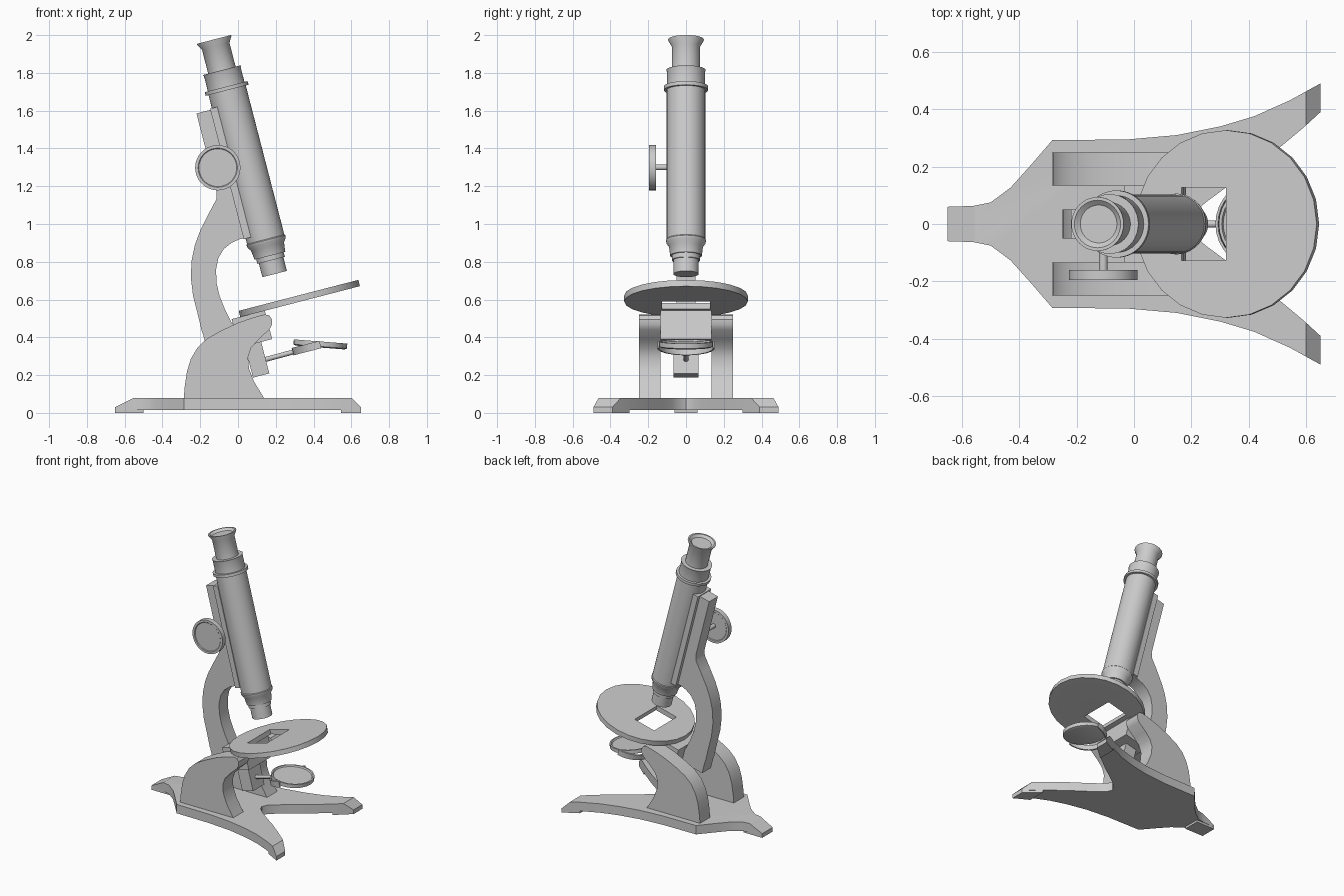
import bpy, bmesh, math
from mathutils import Matrix, Vector

if "Cube" in bpy.data.objects:
    bpy.data.objects.remove(bpy.data.objects["Cube"])

# Tilted frame: origin at the bottom of the tube, z along the tube
TILT = math.radians(14.5)
FRAME = Matrix.Translation((0.194, 0, 0.735)) @ Matrix.Rotation(-TILT, 4, 'Y')


def finish(name, bm, matrix=None):
    bmesh.ops.recalc_face_normals(bm, faces=bm.faces)
    me = bpy.data.meshes.new(name)
    bm.to_mesh(me)
    bm.free()
    ob = bpy.data.objects.new(name, me)
    bpy.context.collection.objects.link(ob)
    if matrix is not None:
        ob.matrix_world = matrix
    return ob


def prism(points, vec):
    bm = bmesh.new()
    f = bm.faces.new([bm.verts.new(p) for p in points])
    r = bmesh.ops.extrude_face_region(bm, geom=[f])
    moved = [v for v in r['geom'] if isinstance(v, bmesh.types.BMVert)]
    bmesh.ops.translate(bm, verts=moved, vec=vec)
    return bm


def side_prism(name, pts, y0, y1):
    return finish(name, prism([(x, y0, z) for x, z in pts], (0, y1 - y0, 0)))


def box(name, u, y, w, matrix=FRAME):
    pts = [(u[0], y[0], w[0]), (u[1], y[0], w[0]), (u[1], y[1], w[0]), (u[0], y[1], w[0])]
    return finish(name, prism(pts, (0, 0, w[1] - w[0])), matrix)


def lathe(name, profile, matrix, n=32):
    bm = bmesh.new()
    vs = [bm.verts.new((r, 0, z)) for r, z in profile]
    es = [bm.edges.new(e) for e in zip(vs, vs[1:])]
    bmesh.ops.spin(bm, geom=vs + es, axis=(0, 0, 1), cent=(0, 0, 0),
                   angle=math.tau, steps=n, use_duplicate=False)
    bmesh.ops.remove_doubles(bm, verts=bm.verts, dist=1e-4)
    return finish(name, bm, matrix)


def rod(name, a, b, r, n=16):
    a, b = Vector(a), Vector(b)
    d = b - a
    m = Matrix.Translation(a) @ d.to_track_quat('Z', 'Y').to_matrix().to_4x4()
    return lathe(name, [(0, 0), (r, 0), (r, d.length), (0, d.length)], m, n)


# Forked base plate with sloped toe ends
half = [(0.19, 0), (0.205, 0.035), (0.25, 0.075), (0.32, 0.127), (0.41, 0.19), (0.5, 0.26),
        (0.59, 0.335), (0.65, 0.39), (0.65, 0.49), (0.545, 0.432), (0.42, 0.376),
        (0.3, 0.34), (0.15, 0.31), (-0.02, 0.295), (-0.285, 0.292), (-0.36, 0.205),
        (-0.43, 0.127), (-0.5, 0.075), (-0.56, 0.063), (-0.65, 0.06)]
outline = half + [(x, -y) for x, y in reversed(half[1:])]
bm = prism([(x, y, 0.016) for x, y in outline], (0, 0, 0.064))
for co, no in (((0.60, 0, 0.08), (1, 0, 1)), ((-0.55, 0, 0.08), (-1, 0, 2))):
    bmesh.ops.bisect_plane(bm, geom=bm.verts[:] + bm.edges[:] + bm.faces[:],
                           plane_co=co, plane_no=Vector(no).normalized(), clear_outer=True)
    bmesh.ops.holes_fill(bm, edges=[e for e in bm.edges if e.is_boundary], sides=0)
finish("base_plate", bm)

# Foot pads, and the pair of curved pillars
pillar = [(-0.287, 0.075), (-0.282, 0.14), (-0.27, 0.22), (-0.25, 0.285), (-0.215, 0.345),
          (-0.165, 0.392), (-0.09, 0.435), (0.0, 0.477), (0.08, 0.505), (0.14, 0.521),
          (0.165, 0.516), (0.18, 0.495), (0.18, 0.468), (0.165, 0.44), (0.11, 0.39),
          (0.07, 0.345), (0.053, 0.295), (0.058, 0.235), (0.085, 0.165), (0.14, 0.075)]
box("rear_pad", (-0.65, -0.5), (-0.06, 0.06), (0, 0.02), None)
for s, tag in ((1, "back"), (-1, "front")):
    pad = [(0.545, 0.432), (0.65, 0.49), (0.65, 0.39), (0.545, 0.298)]
    finish("pad_" + tag, prism([(x, s * y, 0) for x, y in pad], (0, 0, 0.02)))
    side_prism("pillar_" + tag, pillar, s * 0.135, s * 0.25)

# Curved arm behind the tube
arm = [(-0.22, 1.585), (-0.115, 1.612), (0.058, 0.93), (0.01, 0.92), (-0.035, 0.9),
       (-0.075, 0.868), (-0.104, 0.82), (-0.116, 0.76), (-0.114, 0.69), (-0.098, 0.62),
       (-0.07, 0.55), (-0.03, 0.47), (-0.19, 0.425), (-0.215, 0.53), (-0.238, 0.62),
       (-0.25, 0.72), (-0.245, 0.81), (-0.228, 0.89), (-0.2, 0.965), (-0.155, 1.055),
       (-0.115, 1.13), (-0.113, 1.17)]
side_prism("arm", arm, -0.05, 0.05)
box("arm_rail", (-0.112, -0.073), (-0.075, 0.075), (0.22, 0.933))

# Hinge blocks between the pillars and the mirror bracket below
box("arm_foot", (-0.447, -0.25), (-0.05, 0.05), (-0.3, -0.195))
box("hinge_block", (-0.28, -0.099), (-0.134, 0.134), (-0.33, -0.174))
box("mirror_bracket", (-0.248, -0.159), (-0.065, 0.065), (-0.502, -0.32))

# Body tube, objective and eyepiece
tube = [(0, 0), (0.067, 0), (0.067, 0.075), (0.075, 0.075), (0.075, 0.1), (0.084, 0.1),
        (0.09, 0.15), (0.104, 0.17), (0.106, 0.185), (0.102, 0.19), (0.102, 1.005),
        (0.117, 1.005), (0.117, 1.025), (0.1, 1.025), (0.1, 1.105), (0.104, 1.115),
        (0.075, 1.115), (0.075, 1.245), (0.094, 1.278), (0.094, 1.283), (0.083, 1.283),
        (0.066, 1.268), (0, 1.268)]
lathe("body_tube", tube, FRAME, 40)

# Focus knob on its shaft
rod("focus_shaft", (-0.107, -0.04, 1.3), (-0.107, -0.165, 1.3), 0.015)
knob = Matrix.Translation((-0.107, -0.16, 1.298)) @ Matrix.Rotation(math.pi / 2, 4, 'X')
lathe("focus_knob", [(0, 0.004), (0.1, 0.004), (0.104, 0), (0.12, 0), (0.12, 0.035),
                     (0.104, 0.035), (0.1, 0.031), (0, 0.031)], knob, 36)

# Round stage with a rectangular opening
stage = lathe("stage", [(0, -0.034), (0.327, -0.034), (0.327, 0), (0, 0)],
              FRAME @ Matrix.Translation((0.094, 0, -0.141)), 24)
cutter = box("stage_cutter", (-0.066, 0.094), (-0.127, 0.127), (-0.3, 0.1))
cutter.hide_render = True
mod = stage.modifiers.new("opening", 'BOOLEAN')
mod.operation, mod.object, mod.solver = 'DIFFERENCE', cutter, 'EXACT'
bpy.context.view_layer.objects.active = stage
bpy.ops.object.modifier_apply(modifier=mod.name)
bpy.data.objects.remove(cutter)

# Mirror dish, half-ring fork and rod
centre = Matrix.Translation((0.436, 0, 0.362))
rod("mirror_rod", (0.12, 0, 0.276), (0.295, 0, 0.323), 0.013)
lathe("mirror", [(0, -0.016), (0.13, -0.016), (0.142, -0.01), (0.142, 0.016),
                 (0.132, 0.016), (0.126, 0.008), (0, 0.008)],
      centre @ Matrix.Rotation(math.radians(4.5), 4, 'Y'), 32)
arc = [math.radians(90 + 180 * i / 16) for i in range(17)]
ring = [(r * math.cos(a), r * math.sin(a), -0.02)
        for r, seq in ((0.152, arc), (0.143, arc[::-1])) for a in seq]
finish("mirror_fork", prism(ring, (0, 0, 0.04)), centre @ Matrix.Rotation(-TILT, 4, 'Y'))

# Smooth the round surfaces, keep the edges crisp
bpy.ops.object.select_all(action='SELECT')
bpy.ops.object.shade_smooth_by_angle(angle=math.radians(30))
